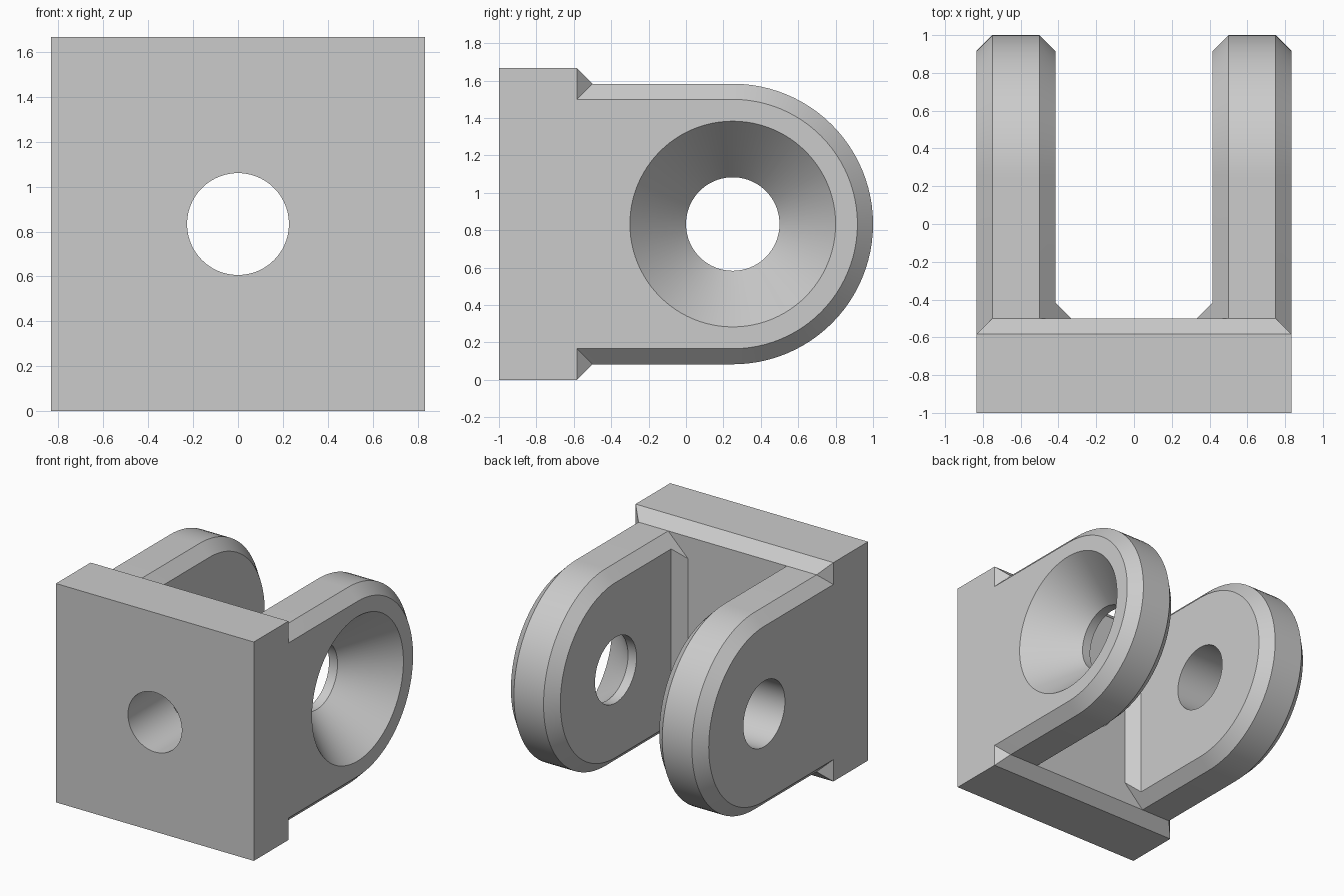
import bpy
import bmesh
from math import sin, cos, pi
from mathutils import Matrix, Vector

cube = bpy.data.objects.get("Cube")
if cube:
    bpy.data.objects.remove(cube, do_unlink=True)

U = 1 / 12            # chamfer size, the module of the part
HALF = 10 * U         # half width and half height
MID = HALF            # height of the hole axis
PIVOT_Y = 3 * U       # ear hole position
EAR_R = 9 * U
HOLE_R = 0.25

grey = bpy.data.materials.new("light grey")
grey.use_nodes = True
colour = (0.6, 0.6, 0.6, 1)
grey.diffuse_color = colour
grey.node_tree.nodes["Principled BSDF"].inputs["Base Color"].default_value = colour


def make_object(name, bm):
    bmesh.ops.recalc_face_normals(bm, faces=bm.faces)
    mesh = bpy.data.meshes.new(name)
    bm.to_mesh(mesh)
    bm.free()
    mesh.materials.append(grey)
    obj = bpy.data.objects.new(name, mesh)
    bpy.context.collection.objects.link(obj)
    return obj


def loft(name, rings):
    """Skin a row of matching rings and cap both ends."""
    bm = bmesh.new()
    rows = [[bm.verts.new(p) for p in ring] for ring in rings]
    n = len(rows[0])
    for a, b in zip(rows, rows[1:]):
        for i in range(n):
            j = (i + 1) % n
            bm.faces.new((a[i], a[j], b[j], b[i]))
    bm.faces.new(rows[0])
    bm.faces.new(rows[-1])
    return make_object(name, bm)


def rectangle(y, half):
    return [(sx * half, y, MID + sz * half)
            for sx, sz in ((-1, -1), (1, -1), (1, 1), (-1, 1))]


def ear_outline(x, inset, steps=48):
    """Straight sides from inside the plate, closed by a half circle."""
    r = EAR_R - inset
    arc = [-pi / 2 + pi * i / steps for i in range(steps + 1)]
    pts = [(x, PIVOT_Y + r * cos(a), MID + r * sin(a)) for a in arc]
    return [(x, -9 * U, MID - r)] + pts + [(x, -9 * U, MID + r)]


def circle(x, r, steps=96):
    return [(x, PIVOT_Y + r * cos(2 * pi * i / steps), MID + r * sin(2 * pi * i / steps))
            for i in range(steps)]


def combine(base, tool, operation):
    """Apply a boolean and discard the tool."""
    mod = base.modifiers.new("combine", "BOOLEAN")
    mod.object = tool
    mod.operation = operation
    mod.solver = "EXACT"
    graph = bpy.context.evaluated_depsgraph_get()
    mesh = bpy.data.meshes.new_from_object(base.evaluated_get(graph))
    base.modifiers.clear()
    base.data = mesh
    bpy.data.objects.remove(tool, do_unlink=True)


# Mounting plate with its rear edges chamfered
bracket = loft("clevis_bracket", [rectangle(-1, HALF), rectangle(-7 * U, HALF),
                                  rectangle(-6 * U, HALF - U)])

for side in (-1, 1):
    # Ear with chamfered rims
    ear = loft("ear", [ear_outline(side * x * U, inset)
                       for x, inset in ((5, U), (6, 0), (9, 0), (10, U))])
    combine(bracket, ear, "UNION")

    # Corner gusset whose ends follow the ear chamfer
    bm = bmesh.new()
    for x, y in ((4, -6), (5, -5), (6, -6), (4, -7), (6, -7)):
        for end in (-1, 1):
            bm.verts.new((side * x * U, y * U, MID + end * (x + 3) * U))
    bmesh.ops.convex_hull(bm, input=bm.verts)
    bmesh.ops.dissolve_limit(bm, angle_limit=0.01, verts=bm.verts, edges=bm.edges)
    combine(bracket, make_object("corner_gusset", bm), "UNION")

# Pin hole through both ears
combine(bracket, loft("pin_hole", [circle(-1, HOLE_R), circle(1, HOLE_R)]), "DIFFERENCE")

# Countersink on the outer face of one ear, extended past the surface
sink_r, sink_depth, over = 0.55, 0.345, 0.1
slope = (sink_r - HOLE_R) / sink_depth
combine(bracket, loft("countersink", [circle(HALF - sink_depth, HOLE_R),
                                      circle(HALF + over, sink_r + over * slope)]),
        "DIFFERENCE")

# Mounting hole through the plate
bm = bmesh.new()
bmesh.ops.create_cone(bm, cap_ends=True, segments=96, radius1=0.227, radius2=0.227, depth=0.8,
                      matrix=Matrix.Translation(Vector((0, -0.75, MID))) @ Matrix.Rotation(pi / 2, 4, "X"))
combine(bracket, make_object("mounting_hole", bm), "DIFFERENCE")

# Tidy coplanar seams, then smooth the round surfaces
bm = bmesh.new()
bm.from_mesh(bracket.data)
bmesh.ops.remove_doubles(bm, verts=bm.verts, dist=0.0005)
bmesh.ops.dissolve_limit(bm, angle_limit=0.005, verts=bm.verts, edges=bm.edges)
bm.to_mesh(bracket.data)
bm.free()

bpy.ops.object.select_all(action="DESELECT")
bracket.select_set(True)
bpy.context.view_layer.objects.active = bracket
bpy.ops.object.shade_smooth_by_angle(angle=pi / 8)
